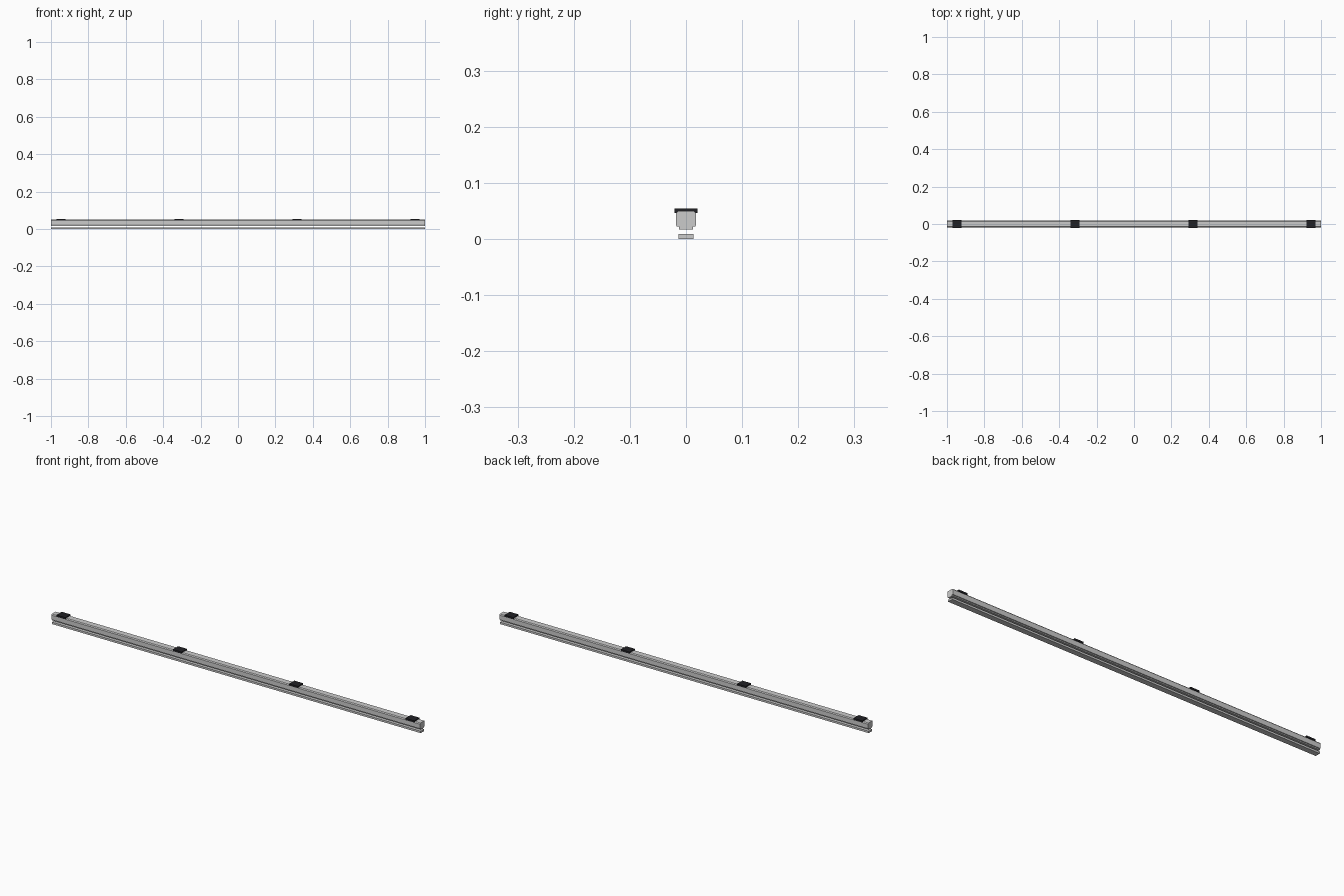
import bpy, bmesh

if "Cube" in bpy.data.objects:
    bpy.data.objects.remove(bpy.data.objects["Cube"])

dark = bpy.data.materials.new("black_plastic")
dark.diffuse_color = (0.015, 0.015, 0.018, 1)
dark.use_nodes = True
dark.node_tree.nodes["Principled BSDF"].inputs["Base Color"].default_value = dark.diffuse_color


def extrude_x(name, half, x0, x1, mat=None):
    """Extrude a mirrored cross-section (half profile of y, z points, bottom to top) along x."""
    profile = half + [(-y, z) for y, z in reversed(half)]
    bm = bmesh.new()
    face = bm.faces.new([bm.verts.new((x0, y, z)) for y, z in profile])
    ext = bmesh.ops.extrude_face_region(bm, geom=[face])
    moved = [v for v in ext["geom"] if isinstance(v, bmesh.types.BMVert)]
    bmesh.ops.translate(bm, verts=moved, vec=(x1 - x0, 0, 0))
    bmesh.ops.recalc_face_normals(bm, faces=bm.faces)
    mesh = bpy.data.meshes.new(name)
    bm.to_mesh(mesh)
    bm.free()
    ob = bpy.data.objects.new(name, mesh)
    bpy.context.collection.objects.link(ob)
    if mat:
        mesh.materials.append(mat)
    return ob


# Rail body with narrow lower lip and chamfered top
extrude_x("rail_body", [(0.0125, 0.0175), (0.0125, 0.0225), (0.0165, 0.0225), (0.018, 0.025),
                        (0.018, 0.0455), (0.0145, 0.050)], -1, 1)

# Separate flat strip running below the rail
extrude_x("lower_strip", [(0.0135, 0.0), (0.0135, 0.0095)], -1, 1)

# Four evenly spaced mounting pads on top
for i in range(4):
    x = -0.946 + i * 0.6307
    extrude_x(f"mounting_pad_{i + 1}", [(0.0205, 0.0462), (0.0205, 0.0548)],
              x - 0.024, x + 0.024, dark)
